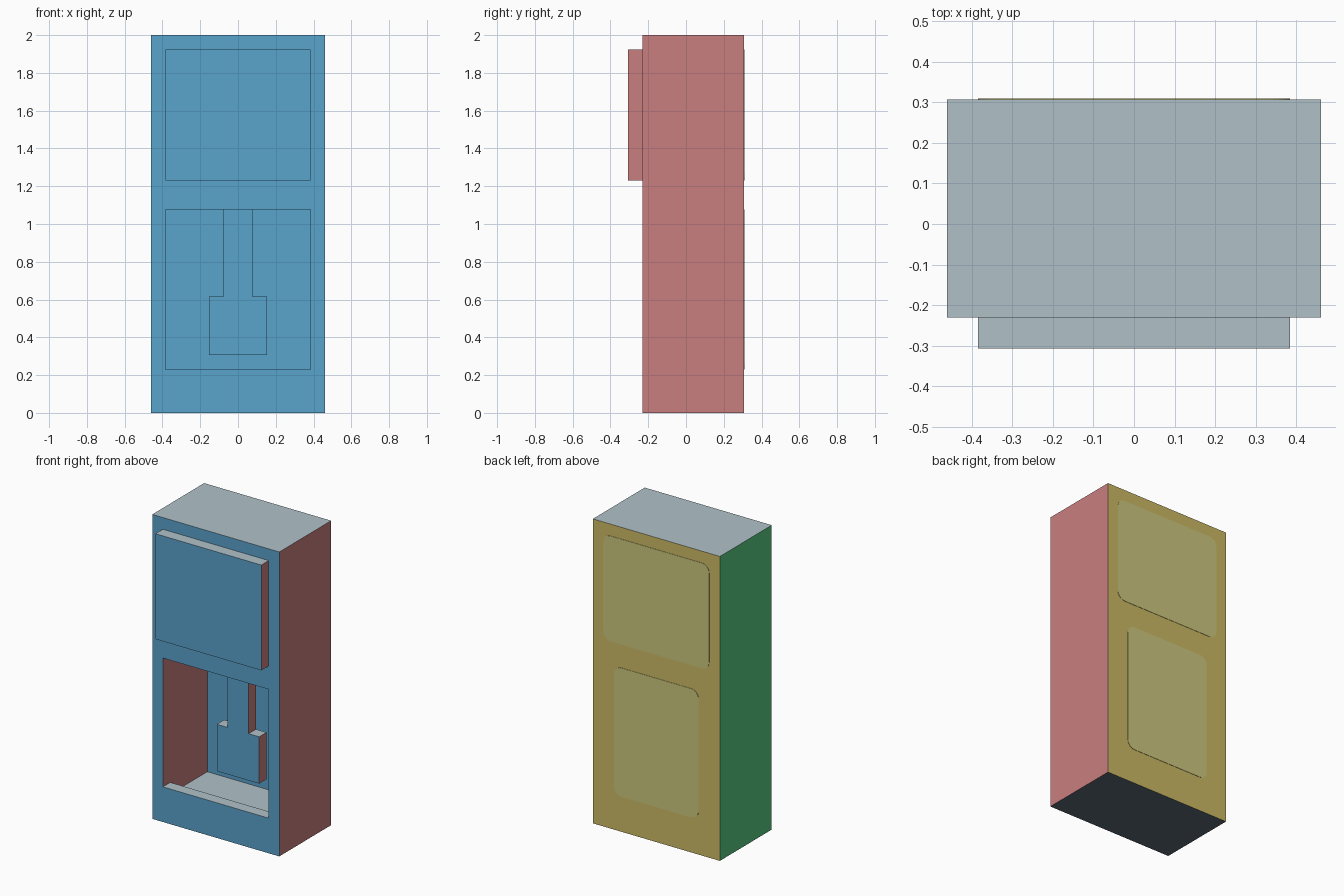
import bpy, bmesh, math
from mathutils import Vector

if "Cube" in bpy.data.objects:
    bpy.data.objects.remove(bpy.data.objects["Cube"])

U = 1 / 13  # design grid unit: the cabinet is 12 x 7 x 26 units


def make_material(name, rgb):
    lin = [(c / 255 / 12.92) if c < 11 else ((c / 255 + 0.055) / 1.055) ** 2.4 for c in rgb]
    mat = bpy.data.materials.new(name)
    mat.use_nodes = True
    mat.diffuse_color = (*lin, 1)
    mat.node_tree.nodes["Principled BSDF"].inputs["Base Color"].default_value = (*lin, 1)
    return mat


# One colour per facing direction
SIDES = [
    (Vector((0, -1, 0)), make_material("front blue", (90, 163, 203))),
    (Vector((0, 1, 0)), make_material("back yellow", (205, 186, 102))),
    (Vector((1, 0, 0)), make_material("left red", (201, 127, 127))),
    (Vector((-1, 0, 0)), make_material("right green", (86, 201, 129))),
    (Vector((0, 0, 1)), make_material("top grey", (176, 193, 201))),
    (Vector((0, 0, -1)), make_material("underside slate", (92, 103, 118))),
]
PANEL = make_material("back panel olive", (204, 199, 126))


def extrude(name, points, direction):
    """Make a solid by extruding a flat outline (list of 3D points)."""
    bm = bmesh.new()
    face = bm.faces.new([bm.verts.new(p) for p in points])
    result = bmesh.ops.extrude_face_region(bm, geom=[face])
    moved = [v for v in result["geom"] if isinstance(v, bmesh.types.BMVert)]
    bmesh.ops.translate(bm, verts=moved, vec=direction)
    bmesh.ops.recalc_face_normals(bm, faces=bm.faces)
    mesh = bpy.data.meshes.new(name)
    bm.to_mesh(mesh)
    bm.free()
    obj = bpy.data.objects.new(name, mesh)
    bpy.context.collection.objects.link(obj)
    return obj


def front_solid(name, outline, y0, y1):
    """Extrude an x-z outline, in grid units, from y0 to y1."""
    return extrude(name, [(x * U, y0 * U, z * U) for x, z in outline], (0, (y1 - y0) * U, 0))


def rect(w, z0, z1):
    return [(-w, z0), (w, z0), (w, z1), (-w, z1)]


def paint_by_direction(obj):
    mesh = obj.data
    mesh.materials.clear()
    for _, mat in SIDES:
        mesh.materials.append(mat)
    for poly in mesh.polygons:
        poly.material_index = max(range(6), key=lambda i: poly.normal.dot(SIDES[i][0]))


# Cabinet with an alcove that widens above and below behind its front opening
cabinet = front_solid("cabinet", rect(6, 0, 26), -3, 4)
profile = [(-4, 3), (-2, 3), (-2, 2), (3, 2), (3, 15), (-2, 15), (-2, 14), (-4, 14)]
cutter = extrude("alcove_cutter", [(-5 * U, y * U, z * U) for y, z in profile], (10 * U, 0, 0))
cutter.hide_render = True
cut = cabinet.modifiers.new("alcove", "BOOLEAN")
cut.operation = "DIFFERENCE"
cut.solver = "EXACT"
cut.object = cutter
bpy.context.view_layer.update()
bpy.context.view_layer.objects.active = cabinet
bpy.ops.object.modifier_apply(modifier=cut.name)
bpy.data.objects.remove(cutter)

# Raised front panel
front_panel = front_solid("front_panel", rect(5, 16, 25), -4, -3)

# Hanging spout: narrow stem with a wider block at its lower end
half = [(2, 4), (2, 8), (1, 8), (1, 15)]
spout = front_solid("spout", half + [(-x, z) for x, z in reversed(half)], 0, 1)

for part in (cabinet, front_panel, spout):
    paint_by_direction(part)


def rounded_rect(w, z0, z1, r, steps=6):
    corners = [(w - r, z1 - r), (-w + r, z1 - r), (-w + r, z0 + r), (w - r, z0 + r)]
    points = []
    for i, (cx, cz) in enumerate(corners):
        for s in range(steps + 1):
            a = math.pi / 2 * (i + s / steps)
            points.append((cx + r * math.cos(a), cz + r * math.sin(a)))
    return points


# Thin rounded panels on the back
for name, w, z0, z1 in (("upper_back_panel", 5, 16, 25), ("lower_back_panel", 4, 3, 14)):
    plate = front_solid(name, rounded_rect(w, z0, z1, 0.7), 4, 4.03)
    plate.data.materials.append(PANEL)
